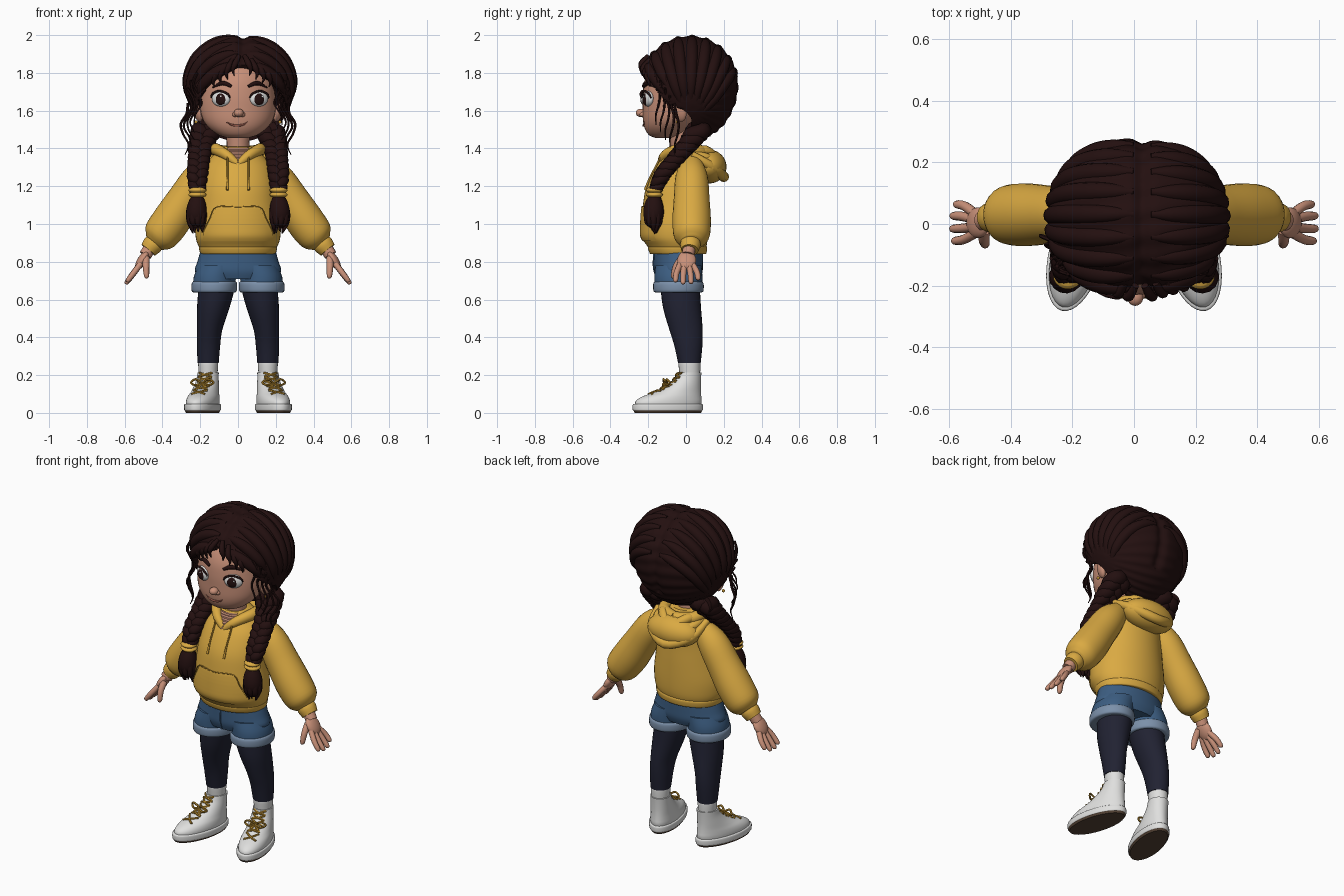
import bpy, bmesh, math, random
from mathutils import Vector, Matrix

random.seed(4)
if "Cube" in bpy.data.objects:
    bpy.data.objects.remove(bpy.data.objects["Cube"])


def material(name, *rgb):
    m = bpy.data.materials.new(name)
    m.use_nodes = True
    m.diffuse_color = (*rgb, 1)
    m.node_tree.nodes["Principled BSDF"].inputs["Base Color"].default_value = (*rgb, 1)
    return m


YELLOW = material("hoodie yellow", .70, .40, .055)
GOLD = material("cord gold", .50, .27, .03)
HAIR = material("dark brown hair", .017, .005, .005)
SKIN = material("skin", .58, .28, .19)
LIP = material("lip brown", .30, .10, .07)
DENIM = material("denim blue", .045, .11, .22)
CUFF = material("faded denim", .20, .28, .40)
NAVY = material("navy leggings", .015, .016, .032)
WHITE = material("white", .74, .74, .73)
SOLE = material("sole brown", .09, .055, .035)


def finish(name, bm, mat):
    bmesh.ops.recalc_face_normals(bm, faces=bm.faces)
    me = bpy.data.meshes.new(name)
    bm.to_mesh(me)
    bm.free()
    me.materials.append(mat)
    me.shade_smooth()
    me.set_sharp_from_angle(angle=.9)
    ob = bpy.data.objects.new(name, me)
    bpy.context.collection.objects.link(ob)
    return ob


def smooth(rows, steps=4):
    """Spline through rows of numbers."""
    out = []
    for i in range(len(rows) - 1):
        a, b, c, d = (rows[max(0, min(len(rows) - 1, i + k))] for k in (-1, 0, 1, 2))
        for j in range(steps):
            t = j / steps
            out.append([q + .5 * t * (r - p + t * (2 * p - 5 * q + 4 * r - w + t * (3 * (q - r) + w - p)))
                        for p, q, r, w in zip(a, b, c, d)])
    return out + [list(rows[-1])]


def skin(name, rings, mat):
    """Bridge rings of points and close both ends."""
    bm = bmesh.new()
    vs = [[bm.verts.new(p) for p in ring] for ring in rings]
    n = len(vs[0])
    for a, b in zip(vs, vs[1:]):
        for k in range(n):
            bm.faces.new((a[k], a[(k + 1) % n], b[(k + 1) % n], b[k]))
    bm.faces.new(vs[0])
    bm.faces.new(vs[-1])
    return finish(name, bm, mat)


def loft(name, rows, mat, n=36):
    """Stack of ellipses; each row is z, centre x, centre y, x radius, y radius."""
    ang = [2 * math.pi * k / n for k in range(n)]
    return skin(name, [[(x + rx * math.cos(a), y + ry * math.sin(a), z) for a in ang]
                       for z, x, y, rx, ry in smooth(rows)], mat)


def sweep(name, pts, radii, mat, n=10, steps=4):
    """Tapered round tube along a path."""
    rows = smooth([(*p, r) for p, r in zip(pts, radii)], steps)
    ps = [Vector(r[:3]) for r in rows]
    u, rings = Vector((.31, .83, .47)), []
    for i, p in enumerate(ps):
        t = (ps[min(i + 1, len(ps) - 1)] - ps[max(i - 1, 0)]).normalized()
        u = (u - t * u.dot(t)).normalized()
        w, r = t.cross(u), max(rows[i][3], .001)
        rings.append([p + r * (u * math.cos(a) + w * math.sin(a))
                      for a in (2 * math.pi * k / n for k in range(n))])
    return skin(name, rings, mat)


def ball(name, loc, size, mat, rot=(0, 0, 0)):
    bm = bmesh.new()
    bmesh.ops.create_uvsphere(bm, u_segments=24, v_segments=16, radius=1)
    ob = finish(name, bm, mat)
    ob.location, ob.scale, ob.rotation_euler = loc, size, rot
    return ob


def front_y(rows, x, z):
    """Front surface of a loft at x and z."""
    rows = smooth(rows)
    r = min(rows, key=lambda q: abs(q[0] - z))
    return r[2] - r[4] * math.sqrt(max(0, 1 - ((x - r[1]) / r[3]) ** 2))


def patch(name, rows, z0, z1, half, lift, mat, n=16):
    """Plate that follows the front of a loft."""
    bm = bmesh.new()
    g = []
    for j in range(n + 1):
        z = z0 + (z1 - z0) * j / n
        xs = [half(j / n) * (2 * i / n - 1) for i in range(n + 1)]
        g.append([bm.verts.new((x, front_y(rows, x, z) - lift, z)) for x in xs])
    for j in range(n):
        for i in range(n):
            bm.faces.new((g[j][i], g[j][i + 1], g[j + 1][i + 1], g[j + 1][i]))
    return finish(name, bm, mat)


# Head and face
HEAD = [(1.455, 0, -.12, .05, .04), (1.47, 0, -.115, .1, .08), (1.505, 0, -.10, .15, .118),
        (1.55, 0, -.08, .185, .148), (1.61, 0, -.065, .2, .165), (1.68, 0, -.06, .197, .17),
        (1.76, 0, -.055, .185, .163), (1.84, 0, -.04, .15, .135), (1.91, 0, -.02, .08, .07)]
loft("head", HEAD, SKIN)
sweep("neck", [(0, -.01, 1.3), (0, -.02, 1.4), (0, -.03, 1.52)], [.07, .06, .065], SKIN, 20)
ball("nose", (.004, -.238, 1.588), (.026, .028, .022), SKIN)
sweep("mouth", [(x, front_y(HEAD, x, z) - .001, z) for x, z in
                ((-.062, 1.54), (-.035, 1.526), (-.005, 1.521), (.03, 1.527), (.05, 1.54))],
      [.002, .005, .006, .005, .002], LIP, 8)
for s, side in ((1, "left"), (-1, "right")):
    ball(side + "_nostril", (.004 + s * .02, -.228, 1.58), (.014, .018, .013), SKIN)
    ball(side + "_ear", (s * .212, -.03, 1.59), (.02, .034, .05), SKIN, (0, s * .25, s * -.4))
    ball(side + "_earring", (s * .222, -.045, 1.54), (.009, .009, .009), GOLD)
    cx = .01 + s * .1
    turn, out = s * .4, Vector((s * .39, -.92, 0))
    eye = Vector((cx, front_y(HEAD, cx, 1.663) + .002, 1.663))
    ball(side + "_eye", eye, (.052, .024, .041), WHITE, (0, 0, turn))
    ball(side + "_iris", eye + out * .016 + Vector((s * -.004, 0, -.002)), (.031, .012, .031), HAIR, (0, 0, turn))
    ball(side + "_eye_glint", eye + out * .026 + Vector((.01, 0, .012)), (.006, .004, .006), WHITE)
    along = Vector((math.cos(turn), math.sin(turn), 0))
    sweep(side + "_lashes", [eye + along * (.055 * math.cos(a)) + out * (.004 + .016 * math.sin(a))
                             + Vector((0, 0, .041 * math.sin(a))) for a in (.1, .7, 1.57, 2.4, 3.0)],
          [.004, .006, .006, .006, .004], HAIR, 8)
    sweep(side + "_eyebrow", [(x, front_y(HEAD, x, z) - .002, z) for x, z in
                              ((.01 + s * .045, 1.728), (.01 + s * .09, 1.746), (.01 + s * .145, 1.722))],
          [.008, .012, .003], HAIR, 8)


# Hair
def on_hair(d, r=1):
    d = Vector(d).normalized() * r
    return Vector((.01 + .29 * d.x, .02 + .258 * d.y, 1.74 + (.258 if d.z > 0 else .3) * d.z))


bm = bmesh.new()
bmesh.ops.create_uvsphere(bm, u_segments=128, v_segments=80, radius=1)
for v in bm.verts:
    d = v.co.copy()
    phi = math.atan2(d.z + .4, d.y)
    notch = .07 * math.exp(-((d.x - .06) / .09) ** 2) * (d.z > -.6)
    p = on_hair(d, 1 + .012 * math.sin(26 * phi + 4 * d.x) * (1 - d.x ** 4) - notch)
    if p.z < 1.87 - 4.5 * (p.x - .02) ** 2:
        p.y = max(p.y, min(.03, -.1 + .8 * (1.72 - p.z)))
    v.co = p
finish("hair_mass", bm, HAIR)

for s, side in ((1, "left"), (-1, "right")):
    # Locks swept from the parting to the sides
    for k in range(9):
        e, far = .42 + k * .3, .95 if k < 2 else 1.25
        path = []
        for j in range(6):
            b = .1 + (far - .1) * j / 5
            path.append(on_hair((.06 + s * math.sin(b), -math.cos(b) * math.cos(e),
                                 math.cos(b) * math.sin(e) - .5 * b * b), .955))
        sweep(f"{side}_hair_lock_{k}", path, [.012, .026, .032, .032, .028, .01], HAIR, 12)

    # Plaited braid, bands and loose tail
    axis = smooth([(.165, .07, 1.50, 1.5), (.195, .01, 1.42, 1.2), (.207, -.06, 1.34, 1.05),
                   (.215, -.125, 1.26, 1), (.215, -.165, 1.17, .75)], 8)
    for k in range(3):
        pts, rad = [], []
        for i, (x, y, z, w) in enumerate(axis):
            a = i * .62 + k * 2 * math.pi / 3
            pts.append((s * x + .027 * w * math.sin(a), y + .018 * w * math.sin(2 * a), z))
            rad.append(.031 * w)
        sweep(f"{side}_braid_strand_{k}", pts, rad, HAIR, 10, 2)
    for k in range(2):
        z = 1.155 + .024 * k
        loft(f"{side}_hair_band_{k}", [(z - .013, s * .215, -.167, .036, .034), (z, s * .215, -.167, .048, .045),
                                       (z + .013, s * .215, -.167, .036, .034)], YELLOW, 20)
    sweep(side + "_braid_tail", [(s * .215, -.165, 1.15), (s * .218, -.17, 1.1), (s * .222, -.172, 1.04),
                                 (s * .22, -.172, .98)], [.03, .05, .052, .02], HAIR, 14)
    for k in range(9):
        a = k * .7
        x, y = math.cos(a) * .035, math.sin(a) * .03
        sweep(f"{side}_tail_strand_{k}", [(s * .215 + x * .5, -.165 + y * .5, 1.14), (s * .22 + x, -.172 + y, 1.07),
                                          (s * .22 + x, -.172 + y, 1.01),
                                          (s * .215 + x * .7, -.172 + y * .6, .945 + random.random() * .05)],
              [.012, .02, .018, .003], HAIR, 8)

    # Loose curls at the temples and fringe
    for k in range(5):
        x, y, z = s * (.215 + .017 * k), -.15 + .025 * k, 1.8 - .04 * k
        wave = [(x + s * .022 * math.sin(1.7 * j + k), y - .012 * math.cos(1.4 * j), z - .055 * j) for j in range(6)]
        sweep(f"{side}_curl_{k}", wave, [.007, .008, .007, .006, .005, .002], HAIR, 6)
    for k in range(4):
        x = .02 + s * (.035 + .035 * k)
        z = 1.89 - .02 * k
        sweep(f"{side}_fringe_wisp_{k}", [(x - s * .02, -.2 + .008 * k, z), (x, -.235 + .01 * k, z - .04),
                                          (x + s * .012, -.236 + .013 * k, z - .075), (x + s * .004, -.232 + .014 * k, z - .105)],
              [.012, .016, .01, .002], HAIR, 8)

# Hoodie body, pocket, collar and hood
TORSO = [(.86, 0, -.045, .195, .145), (.89, 0, -.05, .212, .16), (.93, 0, -.06, .224, .175),
         (1.0, 0, -.06, .226, .176), (1.1, 0, -.057, .212, .171), (1.2, 0, -.05, .2, .16),
         (1.3, 0, -.027, .178, .137), (1.36, 0, -.01, .135, .11), (1.41, 0, -.01, .085, .08)]
loft("hoodie_body", TORSO, YELLOW, 48)
loft("hoodie_hem", [(.84, 0, -.042, .19, .142), (.845, 0, -.042, .2, .15), (.875, 0, -.045, .207, .157),
                    (.885, 0, -.045, .2, .15)], YELLOW, 48)
patch("neck_opening", TORSO, 1.325, 1.405, lambda t: .004 + .055 * t, .006, SKIN)
patch("front_pocket", TORSO, .91, 1.09, lambda t: .185 - .07 * max(0, t - .25) / .75, .007, YELLOW)
seam = [(-.185, .955), (-.15, 1.03), (-.115, 1.09), (0, 1.09), (.115, 1.09), (.15, 1.03), (.185, .955)]
sweep("pocket_seam", [(x, front_y(TORSO, x, z) - .007, z) for x, z in seam], [.003] * 7, GOLD, 6)
ball("hood_pouch", (0, .12, 1.305), (.165, .095, .09), YELLOW, (-.25, 0, 0))
for k in range(3):
    w, y, z = .165 - .03 * k, .2 - .02 * k, 1.25 + .045 * k
    sweep(f"hood_fold_{k}", [(-w, .03, 1.37), (-w * .8, y - .06, z + .05), (0, y, z), (w * .8, y - .06, z + .05),
                             (w, .03, 1.37)], [.018, .027, .028, .027, .018], YELLOW, 12)
for s, side in ((1, "left"), (-1, "right")):
    sweep(side + "_collar", [(0, -.135, 1.315), (s * .06, -.11, 1.365), (s * .115, -.03, 1.395), (s * .1, .07, 1.385),
                             (0, .11, 1.375)], [.018, .026, .032, .034, .034], YELLOW, 14)
    sweep(side + "_drawstring", [(s * .056, front_y(TORSO, .056, z) - lift, z) for z, lift in
                                 ((1.36, .024), (1.31, .012), (1.25, .007), (1.18, .007))],
          [.005, .005, .005, .007], GOLD, 8)

    # Sleeve, cuff and hand
    sweep(side + "_sleeve", [(s * x, .03, z) for x, z in ((.12, 1.335), (.2, 1.25), (.28, 1.13), (.355, 1.015),
                                                          (.415, .935), (.445, .9))],
          [.05, .085, .095, .102, .093, .055], YELLOW, 28)
    sweep(side + "_sleeve_cuff", [(s * .43, .027, .915), (s * .452, .023, .89), (s * .475, .02, .862)],
          [.048, .054, .046], YELLOW, 20)
    sweep(side + "_wrist", [(s * .46, .02, .885), (s * .49, .01, .835)], [.034, .034], SKIN, 14)
    ball(side + "_palm", (s * .507, .004, .808), (.025, .05, .058), SKIN, (0, s * -.57, 0))
    for k, (y0, y1, reach) in enumerate(((-.033, -.05, .9), (-.009, -.014, 1), (.015, .024, .98), (.036, .058, .8))):
        sweep(f"{side}_finger_{k}", [(s * .515, y0 * .9, .79), (s * (.53 + .025 * reach), y1, .79 - .055 * reach),
                                     (s * (.53 + .058 * reach), y1 * 1.1, .79 - .098 * reach),
                                     (s * (.53 + .064 * reach), y1 * 1.1, .79 - .108 * reach)],
              [.016, .0155, .013, .005], SKIN)
    sweep(side + "_thumb", [(s * .487, -.02, .82), (s * .487, -.052, .775), (s * .484, -.066, .725),
                            (s * .483, -.067, .712)], [.02, .018, .014, .005], SKIN)

# Shorts and legs
loft("shorts_hips", [(.71, 0, -.04, .19, .115), (.75, 0, -.04, .228, .128), (.8, 0, -.04, .215, .13),
                     (.87, 0, -.04, .195, .13)], DENIM)
sweep("shorts_fly", [(0, -.17, .85), (0, -.172, .77), (0, -.155, .71)], [.004] * 3, DENIM, 6)
SHOE = [(.03, 0, -.12, .078, .178), (.06, 0, -.116, .08, .18), (.085, 0, -.1, .077, .162), (.11, 0, -.068, .07, .128),
        (.14, 0, -.038, .064, .097), (.18, 0, -.012, .058, .072), (.215, 0, 0, .056, .062)]
for s, side in ((1, "left"), (-1, "right")):
    loft(side + "_shorts_leg", [(.65, s * .127, -.04, .112, .124), (.72, s * .122, -.04, .112, .127),
                                (.78, s * .1, -.04, .11, .122)], DENIM)
    loft(side + "_shorts_cuff", [(.637, s * .126, -.04, .105, .118), (.645, s * .126, -.04, .119, .132),
                                 (.685, s * .125, -.04, .12, .133), (.698, s * .124, -.04, .108, .12)], CUFF)
    loft(side + "_legging", [(.72, s * .108, -.035, .095, .105), (.65, s * .115, -.03, .095, .104),
                             (.55, s * .132, -.02, .085, .1), (.44, s * .15, 0, .067, .088),
                             (.36, s * .156, .012, .062, .075), (.265, s * .158, .018, .056, .06)], NAVY, 28)
    loft(side + "_sock", [(.16, s * .158, .02, .046, .05), (.21, s * .158, .02, .05, .055),
                          (.262, s * .158, .018, .053, .058), (.275, s * .158, .018, .05, .054)], WHITE, 24)

    # Shoe built straight, then turned outward
    parts = [loft(side + "_shoe_upper", SHOE, WHITE),
             loft(side + "_shoe_midsole", [(.012, 0, -.12, .085, .187), (.018, 0, -.12, .088, .191),
                                           (.042, 0, -.12, .088, .191), (.048, 0, -.12, .083, .185)], WHITE),
             loft(side + "_shoe_sole", [(0, 0, -.12, .078, .18), (.015, 0, -.12, .086, .189)], SOLE)]
    for k in range(5):
        z = .1 + .023 * k
        for t in (-1, 1):
            pts = [(x, front_y(SHOE, x, zz) - .004, zz) for x, zz in
                   ((-.036 * t, z), (0, z + .01), (.036 * t, z + .02))]
            parts.append(sweep(f"{side}_lace_{k}_{t + 1}", pts, [.006] * 3, GOLD, 6))
    for t in (-1, 1):
        parts.append(sweep(f"{side}_lace_bow_{t + 1}", [(0, -.125, .158), (t * .035, -.135, .178), (t * .062, -.125, .16),
                                                        (t * .035, -.138, .147), (0, -.13, .155), (t * .03, -.15, .125)],
                           [.006] * 6, GOLD, 6))
    for ob in parts:
        ob.matrix_world = Matrix.Translation((s * .158, .02, 0)) @ Matrix.Rotation(s * .25, 4, 'Z')
